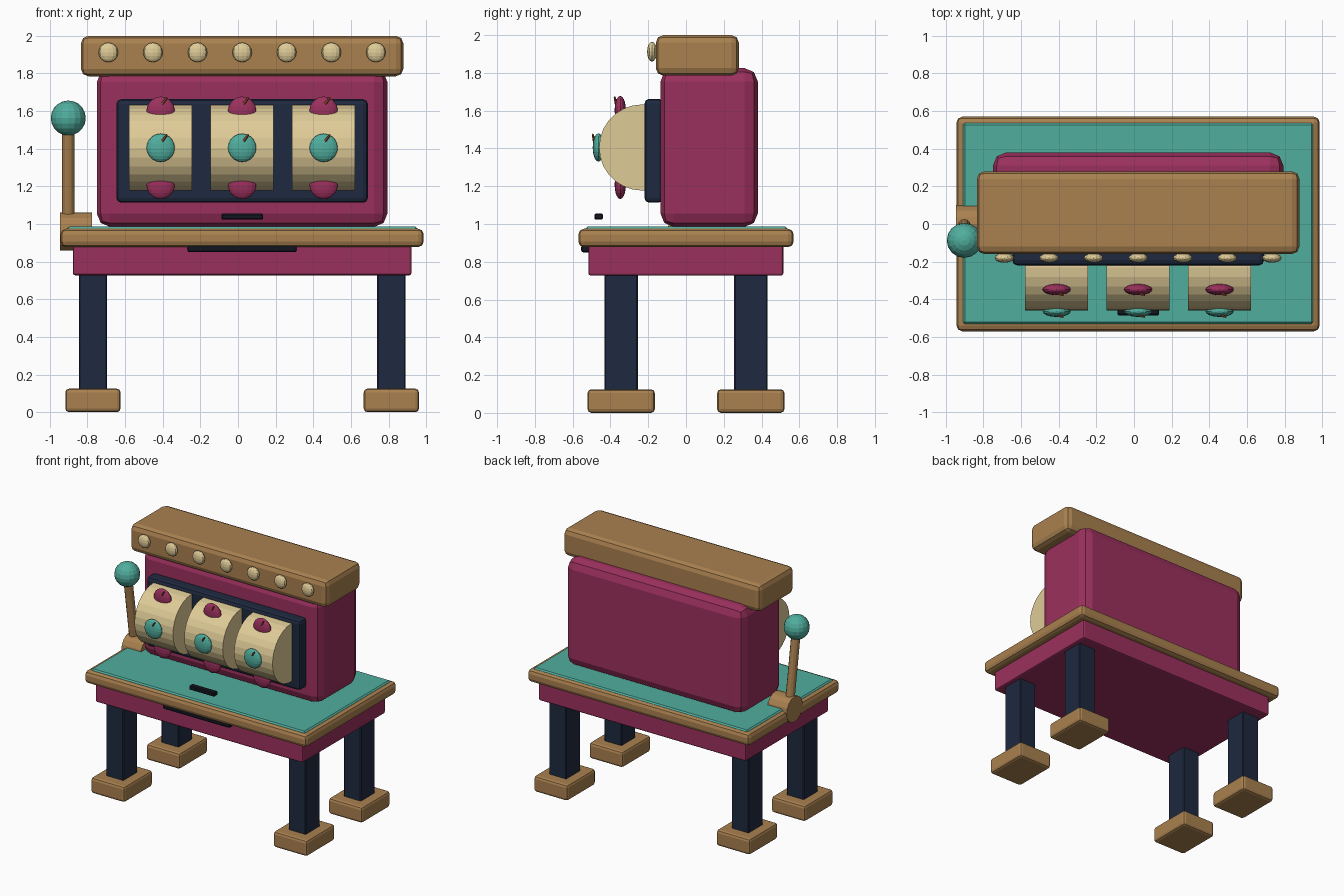
import bpy, math
from mathutils import Vector

if "Cube" in bpy.data.objects:
    bpy.data.objects.remove(bpy.data.objects["Cube"])

CX = 0.022  # table and cabinet centre line


def mat(name, r, g, b):
    m = bpy.data.materials.new(name)
    m.diffuse_color = (r, g, b, 1)
    m.use_nodes = True
    m.node_tree.nodes["Principled BSDF"].inputs["Base Color"].default_value = m.diffuse_color
    return m


WOOD = mat("wood", 0.40, 0.22, 0.08)
RED = mat("crimson", 0.33, 0.03, 0.11)
TEAL = mat("teal", 0.08, 0.42, 0.34)
NAVY = mat("navy", 0.013, 0.022, 0.05)
CREAM = mat("cream", 0.74, 0.60, 0.31)
BLACK = mat("black", 0.006, 0.008, 0.015)
STEM = mat("stem", 0.35, 0.09, 0.03)


def finish(name, m):
    o = bpy.context.object
    o.name = name
    o.data.materials.append(m)
    return o


def box(name, m, x, y, z, bevel=0.0, seg=2):
    """Bevelled box from (min, max) ranges."""
    rng = (x, y, z)
    bpy.ops.mesh.primitive_cube_add(size=1, location=[(a + b) / 2 for a, b in rng])
    o = finish(name, m)
    o.scale = [b - a for a, b in rng]
    bpy.ops.object.transform_apply(location=False, rotation=False, scale=True)
    if bevel:
        b = o.modifiers.new("bevel", 'BEVEL')
        b.width, b.segments = bevel, seg
    return o


def rod(name, m, p, q, r, sides, r2=None):
    """Cylinder or cone between two points."""
    p, q = Vector(p), Vector(q)
    d = q - p
    bpy.ops.mesh.primitive_cone_add(
        vertices=sides, radius1=r, radius2=r if r2 is None else r2, depth=d.length,
        location=(p + q) / 2, rotation=d.to_track_quat('Z', 'Y').to_euler())
    return finish(name, m)


def ball(name, m, loc, r, flat=1.0, seg=16, rings=10):
    bpy.ops.mesh.primitive_uv_sphere_add(segments=seg, ring_count=rings, radius=r, location=loc)
    o = finish(name, m)
    o.scale.y = flat
    return o


def wide(half):
    return (CX - half, CX + half)


# Table
box("table_top", WOOD, wide(0.965), (-0.57, 0.57), (0.877, 0.975), 0.03)
box("felt", TEAL, wide(0.93), (-0.532, 0.537), (0.95, 0.986), 0.01, 1)
box("apron", RED, wide(0.90), (-0.517, 0.515), (0.727, 0.90), 0.012)
box("drawer_pull", BLACK, wide(0.29), (-0.555, -0.50), (0.85, 0.89), 0.012)
for sx, side in ((-1, "left"), (1, "right")):
    for sy, end in ((-1, "front"), (1, "back")):
        x, y = CX + sx * 0.793, sy * 0.343
        box(f"{end}_{side}_leg", NAVY, (x - 0.075, x + 0.075),
            (y - 0.088, y + 0.088), (0.08, 0.76), 0.006, 1)
        box(f"{end}_{side}_foot", WOOD, (x - 0.147, x + 0.147),
            (y - 0.178, y + 0.178), (0, 0.125), 0.02)

# Cabinet
box("cabinet", RED, wide(0.772), (-0.135, 0.38), (0.985, 1.825), 0.07)
box("marquee", WOOD, wide(0.857), (-0.16, 0.28), (1.785, 2.0), 0.04)
box("reel_frame", NAVY, wide(0.668), (-0.22, -0.12), (1.113, 1.663), 0.025)
box("coin_slot", BLACK, (-0.088, 0.134), (-0.485, -0.44), (1.023, 1.055), 0.006, 1)
for i in range(7):
    ball(f"bulb_{i + 1}", CREAM, (CX + (i - 3) * 0.237, -0.18, 1.912), 0.052, 0.5, 12, 8)

# Reels with flattened fruit symbols
RY, RZ, RR = -0.232, 1.405, 0.228
for i in range(3):
    x = CX + (i - 1) * 0.433
    rod(f"reel_{i + 1}", CREAM, (x - 0.167, RY, RZ), (x + 0.167, RY, RZ), RR, 28)
    for k in range(-2, 3):
        a = math.radians(60 * k)
        y, z = RY - 0.232 * math.cos(a), RZ + 0.228 * math.sin(a)
        m = RED if k % 2 else TEAL
        ball(f"fruit_{i + 1}_{k + 3}", m, (x, y, z), 0.075, 0.4)
        if k in (0, 1):
            rod(f"fruit_stem_{i + 1}_{k + 3}", STEM, (x + 0.008, y - 0.022, z + 0.035),
                (x + 0.034, y - 0.03, z + 0.07), 0.008, 6, 0.005)

# Pull lever
LX = -0.902
rod("lever_hub", WOOD, (-0.945, 0, 0.96), (-0.777, 0, 0.96), 0.1, 16)
rod("lever_arm", WOOD, (LX, 0, 1.0), (LX, -0.085, 1.56), 0.033, 12)
ball("lever_knob", TEAL, (LX, -0.087, 1.563), 0.093)
